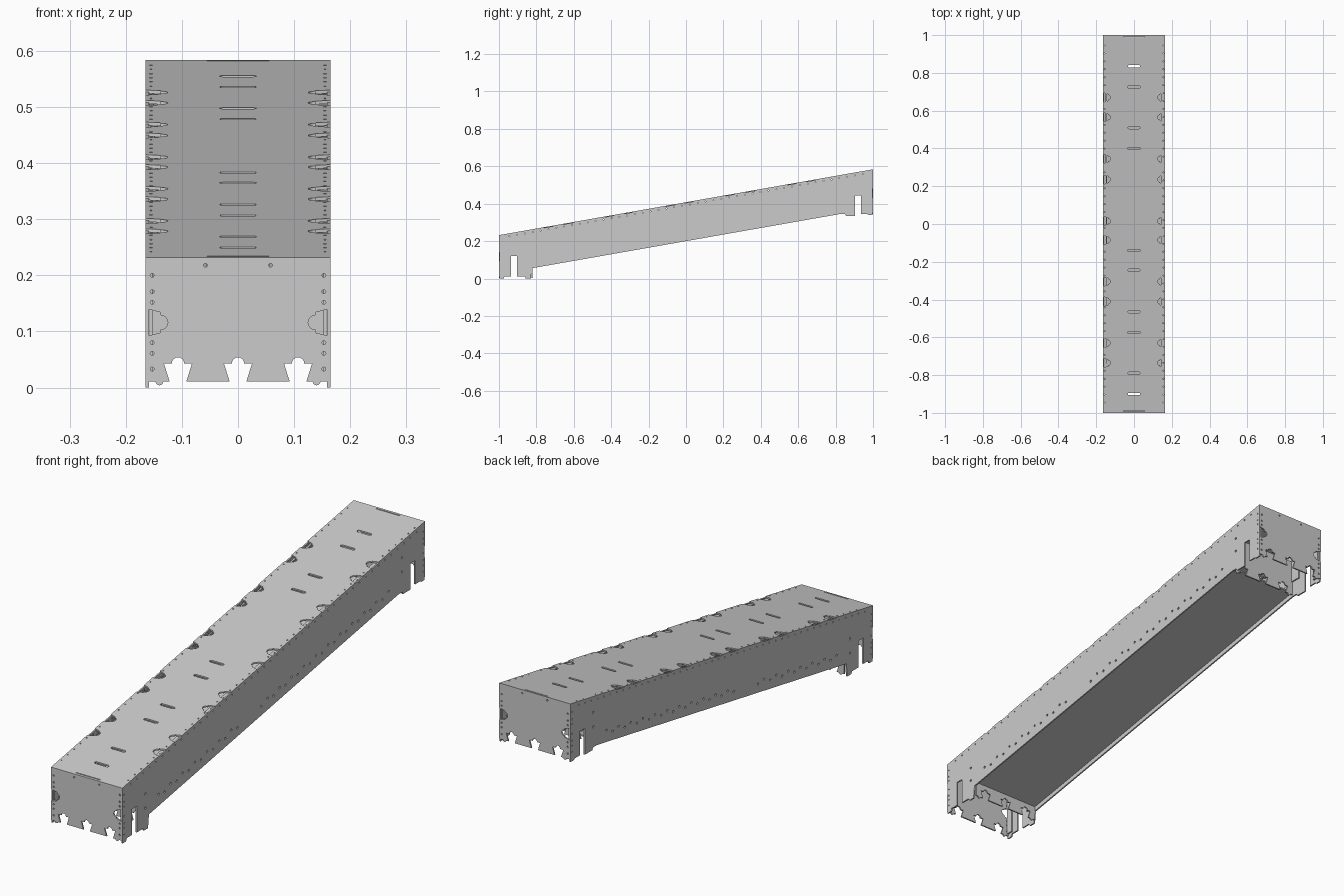
import bpy, bmesh
from math import sin, cos, pi
from mathutils import Matrix

if "Cube" in bpy.data.objects:
    bpy.data.objects.remove(bpy.data.objects["Cube"])

T = 0.006           # sheet thickness
SLOPE = 0.176       # rise of the channel along y
W = 0.165           # half width


def arc(cx, cy, r, a0, a1, n=8):
    return [(cx + r * cos(a0 + (a1 - a0) * i / n), cy + r * sin(a0 + (a1 - a0) * i / n))
            for i in range(n + 1)]


def hole(cx, cy, r=0.003, ry=None):
    ry = ry or r
    return [(cx + r * cos(2 * pi * i / 8), cy + ry * sin(2 * pi * i / 8)) for i in range(8)]


def slot(cx, cy, half, r):
    return arc(cx + half - r, cy, r, -pi / 2, pi / 2, 4) + arc(cx - half + r, cy, r, pi / 2, 3 * pi / 2, 4)


def rect(u0, u1, v0, v1):
    return [(u0, v0), (u1, v0), (u1, v1), (u0, v1)]


def frame(u, v, n, o):
    return Matrix(((u[0], v[0], n[0], o[0]), (u[1], v[1], n[1], o[1]),
                   (u[2], v[2], n[2], o[2]), (0, 0, 0, 1)))


def side_frame(x):
    return frame((0, 1, 0), (0, 0, 1), (1, 0, 0), (x, 0, 0))


def end_frame(y):
    return frame((1, 0, 0), (0, 0, 1), (0, -1, 0), (0, y, 0))


def slope_frame(z):
    return frame((1, 0, 0), (0, 1, SLOPE), (0, 0, 1), (0, 0, z))


def plate(name, outline, holes, mat, thick=T):
    """Sheet with cut-outs: filled 2D curve, extruded and placed by a matrix."""
    cu = bpy.data.curves.new(name, 'CURVE')
    cu.dimensions = '2D'
    cu.fill_mode = 'BOTH'
    cu.extrude = thick / 2
    for pts in [outline] + holes:
        sp = cu.splines.new('POLY')
        sp.points.add(len(pts) - 1)
        for p, (u, v) in zip(sp.points, pts):
            p.co = (u, v, 0, 1)
        sp.use_cyclic_u = True
    tmp = bpy.data.objects.new(name + "_curve", cu)
    bpy.context.collection.objects.link(tmp)
    dg = bpy.context.evaluated_depsgraph_get()
    me = bpy.data.meshes.new_from_object(tmp.evaluated_get(dg))
    bpy.data.objects.remove(tmp)
    bm = bmesh.new()
    bm.from_mesh(me)
    bmesh.ops.remove_doubles(bm, verts=bm.verts, dist=1e-5)
    bm.transform(mat)
    bmesh.ops.recalc_face_normals(bm, faces=bm.faces)
    for f in bm.faces:
        f.smooth = False
    bm.to_mesh(me)
    bm.free()
    me.name = name
    ob = bpy.data.objects.new(name, me)
    bpy.context.collection.objects.link(ob)
    return ob


def edge_notch(c, w):
    """Dovetail cut-out with a rounded inner end, on the right edge going up."""
    return ([(w, c - 0.025), (0.138, c - 0.018)] + arc(0.138, c, 0.013, 3 * pi / 2, pi / 2)
            + [(0.138, c + 0.018), (w, c + 0.025)])


def mirror(pts):
    return [(-u, v) for u, v in reversed(pts)]


def toothed_bottom(zb):
    """Lower edge with three undercut notches and two round bumps, left to right."""
    pts = arc(-0.14, zb, 0.007, pi, 2 * pi)
    for c in (-0.107, 0, 0.107):
        pts += [(c - 0.015, zb), (c - 0.025, zb + 0.032)]
        pts += arc(c, zb + 0.032, 0.011, pi, 0)
        pts += [(c + 0.025, zb + 0.032), (c + 0.015, zb)]
    return pts + arc(0.14, zb, 0.007, pi, 2 * pi)


# Sloped top cover with edge notches, rivet holes and paired slots
notches = [-0.735, -0.63, -0.41, -0.305, -0.085, 0.015, 0.235, 0.345, 0.565, 0.67]
edge = [p for c in notches for p in edge_notch(c, W)]
outline = [(-W, -1), (W, -1)] + edge + [(W, 1), (-W, 1)] + mirror(edge)
holes = [slot(0, y, 0.033, 0.006)
         for y in (-0.9, -0.79, -0.575, -0.465, -0.245, -0.14, 0.4, 0.51, 0.725, 0.835)]
holes += [slot(0, y, 0.056, 0.002) for y in (-0.99, 0.99)]
for i in range(46):
    y = -0.945 + 0.042 * i
    if min(abs(y - c) for c in notches) > 0.03:
        holes += [hole(s * 0.155, y) for s in (-1, 1)]
plate("top_cover", outline, holes, slope_frame(0.408 - T / 2))

# Side walls with slotted feet
wall = [(-0.998, 0), (-0.975, 0), (-0.97, 0.012), (-0.936, 0.012), (-0.936, 0.12),
        (-0.904, 0.12), (-0.904, 0.01), (-0.862, 0.01), (-0.857, 0), (-0.83, 0),
        (-0.824, 0.055), (0.824, 0.345), (0.85, 0.345), (0.855, 0.335), (0.904, 0.335),
        (0.904, 0.445), (0.935, 0.445), (0.935, 0.345), (0.97, 0.345), (0.975, 0.34),
        (0.998, 0.34), (0.998, 0.580), (-0.998, 0.229)]
wall_holes = []
for i in range(39):
    y = -0.76 + 0.04 * i
    if not -0.22 < y < -0.11:
        wall_holes.append(hole(y, 0.2 + SLOPE * y + (0.036 if i % 2 else 0.048), 0.005))
for i in range(46):
    y = -0.945 + 0.042 * i
    wall_holes.append(hole(y, 0.393 + SLOPE * y))
for z in (0.09, 0.15):
    wall_holes += [hole(-0.848, z, 0.005), hole(0.848, z + 0.34, 0.005)]
for z in (0.033, 0.06, 0.08, 0.11, 0.15, 0.17, 0.2):
    wall_holes += [hole(-0.988, z), hole(0.988, z + 0.345)]

for s, label in ((-1, "left"), (1, "right")):
    plate(label + "_wall", wall, wall_holes, side_frame(s * (W - T / 2)))
    # Folded flange under the cover
    a, b = sorted((s * 0.143, s * (W - T)))
    plate(label + "_top_flange", rect(a, b, -0.985, 0.985),
          [hole(s * 0.155, -0.945 + 0.042 * i) for i in range(46)],
          slope_frame(0.408 - 1.5 * T - 0.001))
    # Floor's upturned edge
    yz = [(-0.81, 0.22 - 0.81 * SLOPE), (0.81, 0.22 + 0.81 * SLOPE),
          (0.81, 0.265 + 0.81 * SLOPE), (-0.81, 0.265 - 0.81 * SLOPE)]
    plate(label + "_floor_flange", yz, [], side_frame(s * (W - 1.5 * T - 0.001)), T * 0.8)

# Recessed sloping floor
plate("floor", rect(-0.157, 0.157, -0.822, 0.822), [], slope_frame(0.22))

# End plates, inner cross plates and corner flanges
for end, ys, zb, zt in (("front", -1, 0.011, 0.230), ("back", 1, 0.351, 0.582)):
    tab = edge_notch(zb + 0.105, W)
    outline = ([(-W, zb)] + toothed_bottom(zb) + [(W, zb)] + tab
               + [(W, zt), (-W, zt)] + mirror(tab))
    holes = [hole(s * 0.058, zt - 0.012, 0.0035) for s in (-1, 1)]
    for dz in (0.022, 0.05, 0.069, 0.141, 0.16, 0.189):
        holes += [hole(s * 0.153, zb + dz, 0.0035) for s in (-1, 1)]
    plate(end + "_plate", outline, holes, end_frame(ys * (1 - T / 2)))
    plate(end + "_top_lip", rect(-0.056, 0.056, zt - 0.03, zt - 0.008), [],
          end_frame(ys * (1 - 1.5 * T - 0.001)))

    inner = ([(-0.157, zb)] + toothed_bottom(zb) + [(0.157, zb), (0.157, zb + 0.155),
             (-0.157, zb + 0.155)])
    plate(end + "_cross_plate", inner, [], end_frame(ys * 0.824))
    for s, label in ((-1, "left"), (1, "right")):
        x = s * (W - 1.5 * T - 0.001)
        a, b = sorted((ys * 0.821, ys * 0.87))
        plate(f"{end}_{label}_cross_flange", rect(a, b, zb + 0.06, zb + 0.155),
              [], side_frame(x))
        a, b = sorted((ys * 0.965, ys * 0.994))
        plate(f"{end}_{label}_corner_flange", rect(a, b, zb + 0.008, zt - 0.012),
              [], side_frame(x))
